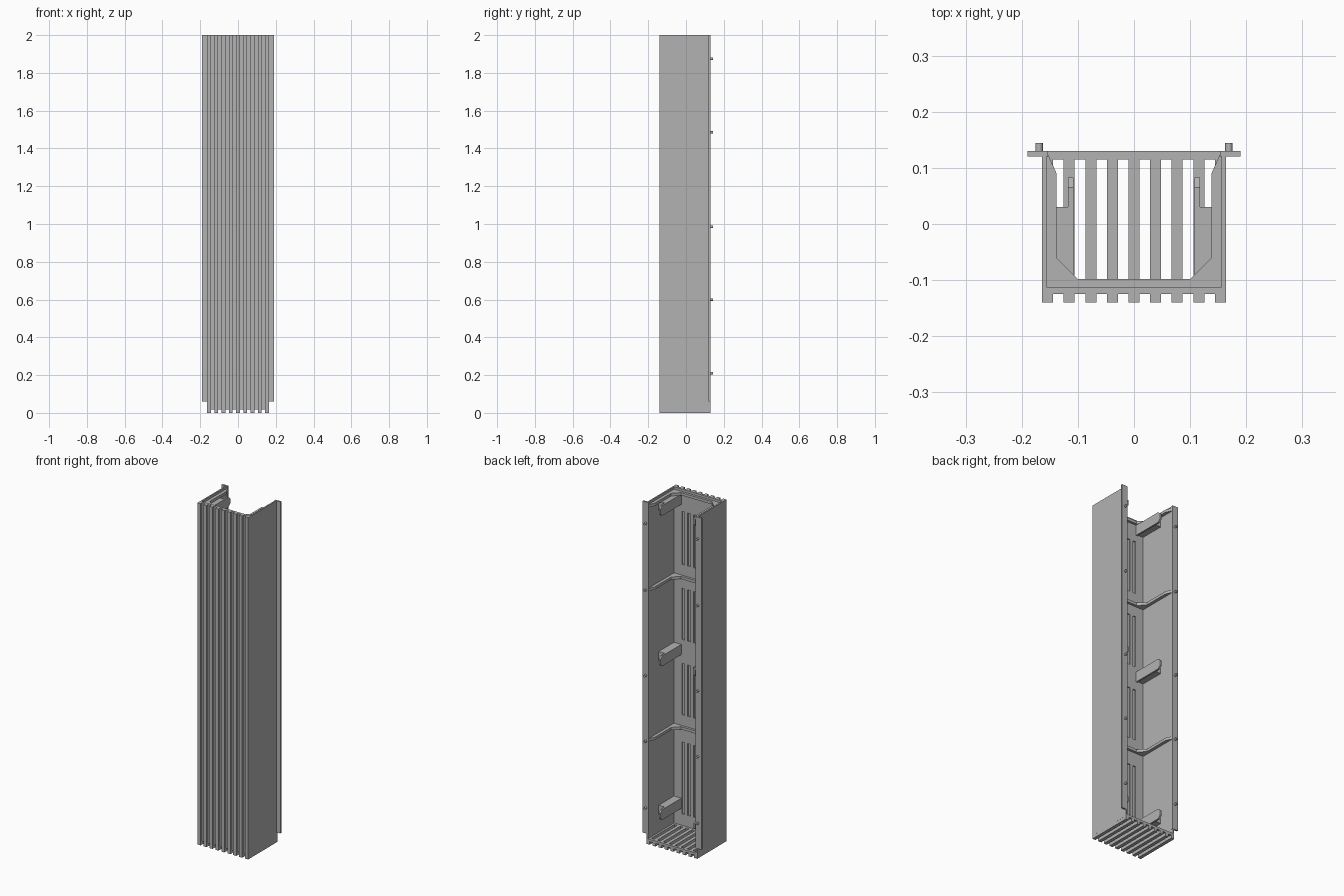
import bpy, bmesh
from mathutils import Matrix, Vector

cube = bpy.data.objects.get("Cube")
if cube:
    bpy.data.objects.remove(cube, do_unlink=True)

grey = bpy.data.materials.new("matte_grey")
grey.use_nodes = True
colour = (0.45, 0.45, 0.45, 1)
grey.diffuse_color = colour
grey.node_tree.nodes["Principled BSDF"].inputs["Base Color"].default_value = colour


def finish(name, bm):
    bmesh.ops.recalc_face_normals(bm, faces=bm.faces)
    mesh = bpy.data.meshes.new(name)
    bm.to_mesh(mesh)
    bm.free()
    mesh.materials.append(grey)
    obj = bpy.data.objects.new(name, mesh)
    bpy.context.collection.objects.link(obj)
    return obj


def boxes(name, spans):
    """One object from boxes given as x, y and z ranges."""
    bm = bmesh.new()
    for xs, ys, zs in spans:
        lo, hi = Vector((xs[0], ys[0], zs[0])), Vector((xs[1], ys[1], zs[1]))
        mat = Matrix.Translation((lo + hi) / 2) @ Matrix.Diagonal((*(hi - lo), 1))
        bmesh.ops.create_cube(bm, size=1, matrix=mat)
    return finish(name, bm)


def prism(bm, points, offset):
    face = bm.faces.new([bm.verts.new(p) for p in points])
    out = bmesh.ops.extrude_face_region(bm, geom=[face])
    verts = [v for v in out["geom"] if isinstance(v, bmesh.types.BMVert)]
    bmesh.ops.translate(bm, verts=verts, vec=offset)


def span(side, a, b):
    return tuple(sorted((side * a, side * b)))


W, FRONT, BACK, TOP = 0.164, -0.14, 0.13, 2.0
INNER, WALL_Y, GROOVE_Y = 0.156, -0.112, -0.125
PITCH, BAR, SKIN = 0.0385, 0.0098, 0.018
SIDES = (-1, 1)

# Rib positions shared by the front face and the floor grille
ribs = []
for i in range(-4, 5):
    ribs.append((max(i * PITCH - BAR, -W), min(i * PITCH + BAR, W)))
gaps = [(a[1], b[0]) for a, b in zip(ribs, ribs[1:])]

# Side walls and back flanges
for side, label in ((-1, "right"), (1, "left")):
    boxes(label + "_wall", [(span(side, INNER, W), (GROOVE_Y, BACK), (SKIN, TOP))])
    boxes(label + "_flange", [(span(side, 0.153, 0.19), (0.12, BACK), (0.06, TOP))])

# Front skin, vertical ribs and inner layer with shallow slots
boxes("front_wall", [((-W, W), (GROOVE_Y, -0.118), (SKIN, TOP))])
boxes("front_ribs", [(r, (FRONT, GROOVE_Y), (0, TOP)) for r in ribs])
slot_rows = [(0.1, 0.52), (0.68, 0.98), (1.12, 1.42), (1.56, 1.87)]
layer = [-INNER] + [x for g in gaps[1:-1] for x in g] + [INNER]
inner = [((a, b), (-0.118, WALL_Y), (SKIN, TOP)) for a, b in zip(layer[::2], layer[1::2])]
ends = [SKIN] + [z for row in slot_rows for z in row] + [TOP]
for g in gaps[1:-1]:
    inner += [(g, (-0.118, WALL_Y), zs) for zs in zip(ends[::2], ends[1::2])]
boxes("inner_front_layer", inner)

# Floor grille: bars with cross members at front and back
floor = [(r, (GROOVE_Y, BACK), (0, 0.032)) for r in ribs]
floor += [((-W, W), ys, (SKIN, 0.032)) for ys in ((GROOVE_Y, -0.098), (0.115, BACK))]
boxes("floor_grille", floor)

# Chamfered stiffening frames around the inside
bm = bmesh.new()
for z in (0.6, 1.48, 1.97):
    for s in SIDES:
        outline = [(INNER, BACK), (0.138, 0.09), (0.138, -0.06), (0.1, -0.098),
                   (0, -0.098), (0, WALL_Y), (INNER, WALL_Y)]
        prism(bm, [(s * x, y, z) for x, y in outline], (0, 0, 0.016))
finish("inner_frames", bm)

# Clip arms: a block on the wall with a round-ended finger
arm_z = (0.16, 1.06, 1.94)
boxes("clip_blocks", [(span(s, 0.115, INNER), (WALL_Y, 0.03), (z - 0.025, z + 0.03))
                      for z in arm_z for s in SIDES])
bm = bmesh.new()
for z in arm_z:
    for s in SIDES:
        profile = [(WALL_Y, -0.03), (0.065, -0.03), (0.083, -0.015),
                   (0.083, 0.015), (0.065, 0.03), (WALL_Y, 0.03)]
        prism(bm, [(s * 0.108, y, z + h) for y, h in profile], (s * 0.01, 0, 0))
finish("clip_fingers", bm)

# Locating pins on the flanges
bm = bmesh.new()
for z in (0.21, 0.6, 0.985, 1.485, 1.875):
    for s in SIDES:
        mat = Matrix.Translation((s * 0.169, 0.1365, z)) @ Matrix.Rotation(1.5708, 4, 'X')
        bmesh.ops.create_cone(bm, cap_ends=True, segments=16, radius1=0.0065,
                              radius2=0.0065, depth=0.015, matrix=mat)
pins = finish("flange_pins", bm)
bpy.ops.object.select_all(action='DESELECT')
pins.select_set(True)
bpy.context.view_layer.objects.active = pins
bpy.ops.object.shade_smooth_by_angle()
